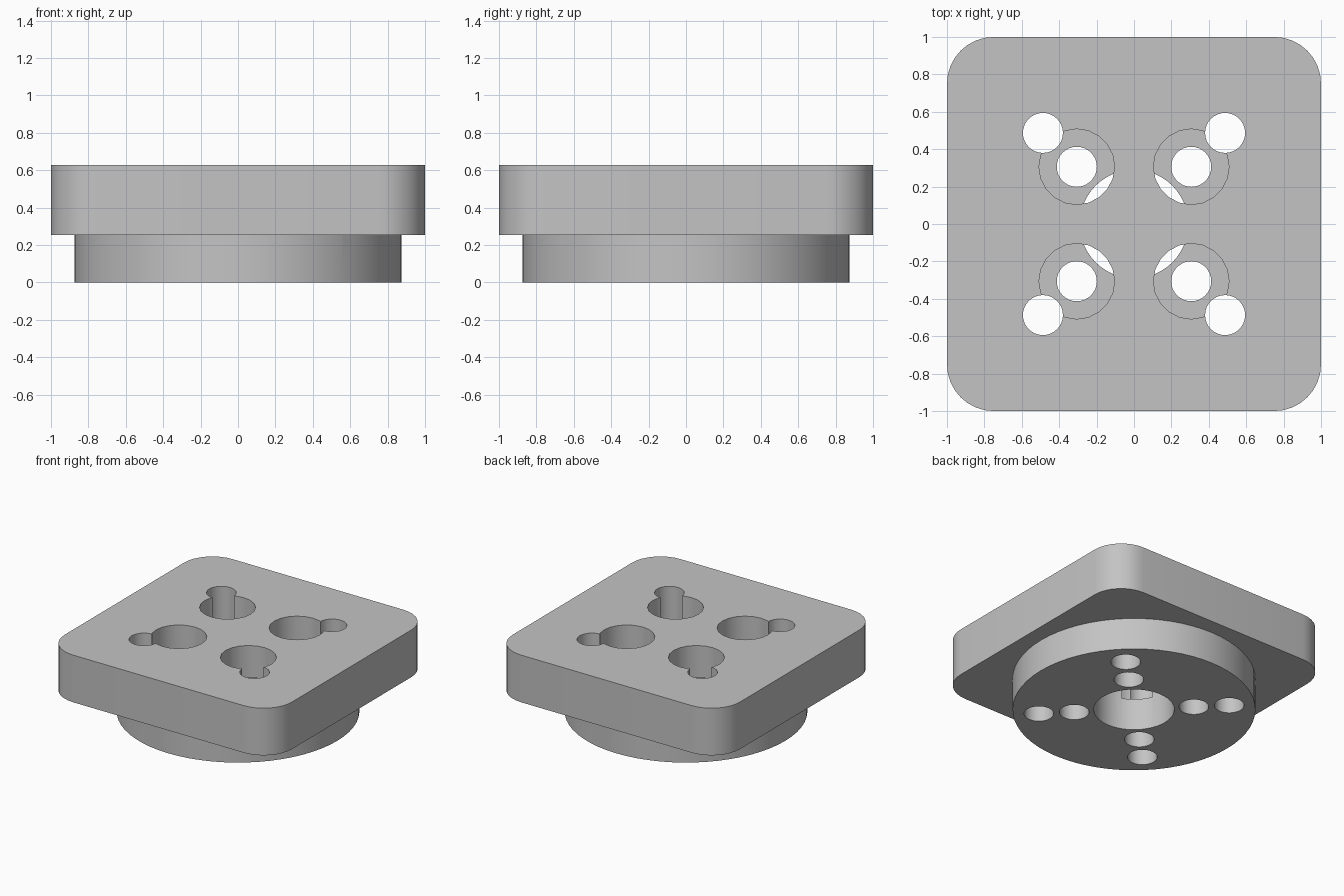
import bpy
import bmesh
from math import cos, sin, pi

cube = bpy.data.objects.get("Cube")
if cube:
    bpy.data.objects.remove(cube, do_unlink=True)

grey = bpy.data.materials.new("light_grey")
grey.use_nodes = True
COLOR = (0.55, 0.55, 0.55, 1)
grey.diffuse_color = COLOR
grey.node_tree.nodes["Principled BSDF"].inputs["Base Color"].default_value = COLOR


def prism(name, outline, z0, z1):
    """Extrude a closed outline from z0 up to z1."""
    bm = bmesh.new()
    base = bm.faces.new([bm.verts.new((x, y, z0)) for x, y in outline])
    top = bmesh.ops.extrude_face_region(bm, geom=[base])["geom"]
    moved = [v for v in top if isinstance(v, bmesh.types.BMVert)]
    bmesh.ops.translate(bm, verts=moved, vec=(0, 0, z1 - z0))
    bmesh.ops.recalc_face_normals(bm, faces=bm.faces)
    mesh = bpy.data.meshes.new(name)
    bm.to_mesh(mesh)
    bm.free()
    mesh.materials.append(grey)
    obj = bpy.data.objects.new(name, mesh)
    bpy.context.collection.objects.link(obj)
    return obj


def circle(x, y, r, n):
    return [(x + r * cos(2 * pi * i / n), y + r * sin(2 * pi * i / n)) for i in range(n)]


def rounded_square(half, r, steps):
    pts = []
    for q, (sx, sy) in enumerate([(1, 1), (-1, 1), (-1, -1), (1, -1)]):
        for i in range(steps + 1):
            a = (q + i / steps) * pi / 2
            pts.append((sx * (half - r) + r * cos(a), sy * (half - r) + r * sin(a)))
    return pts


def combine(body, tool, operation):
    mod = body.modifiers.new(operation, "BOOLEAN")
    mod.operation = operation
    mod.solver = "EXACT"
    mod.object = tool
    bpy.context.view_layer.objects.active = body
    bpy.ops.object.modifier_apply(modifier=mod.name)
    bpy.data.objects.remove(tool, do_unlink=True)


# Square plate with a round boss below
STEP, TOP = 0.253, 0.628
body = prism("mounting_plate", rounded_square(1.0, 0.25, 8), STEP, TOP)
combine(body, prism("round_boss", circle(0, 0, 0.875, 64), 0, 0.45), "UNION")

# Blind bore in the underside
combine(body, prism("centre_bore", circle(0, 0, 0.29, 48), -0.1, 0.375), "DIFFERENCE")

# Counterbored screw hole and pin hole on each diagonal
for sx in (-1, 1):
    for sy in (-1, 1):
        for name, d, r, n, bottom in (("counterbore", 0.306, 0.202, 20, STEP),
                                      ("screw_hole", 0.306, 0.107, 32, -0.1),
                                      ("pin_hole", 0.487, 0.107, 32, -0.1)):
            cutter = prism(name, circle(sx * d, sy * d, r, n), bottom, 0.8)
            combine(body, cutter, "DIFFERENCE")

# Smooth round walls with sharp rims
bpy.ops.object.select_all(action="DESELECT")
body.select_set(True)
bpy.context.view_layer.objects.active = body
bpy.ops.object.shade_smooth_by_angle()
